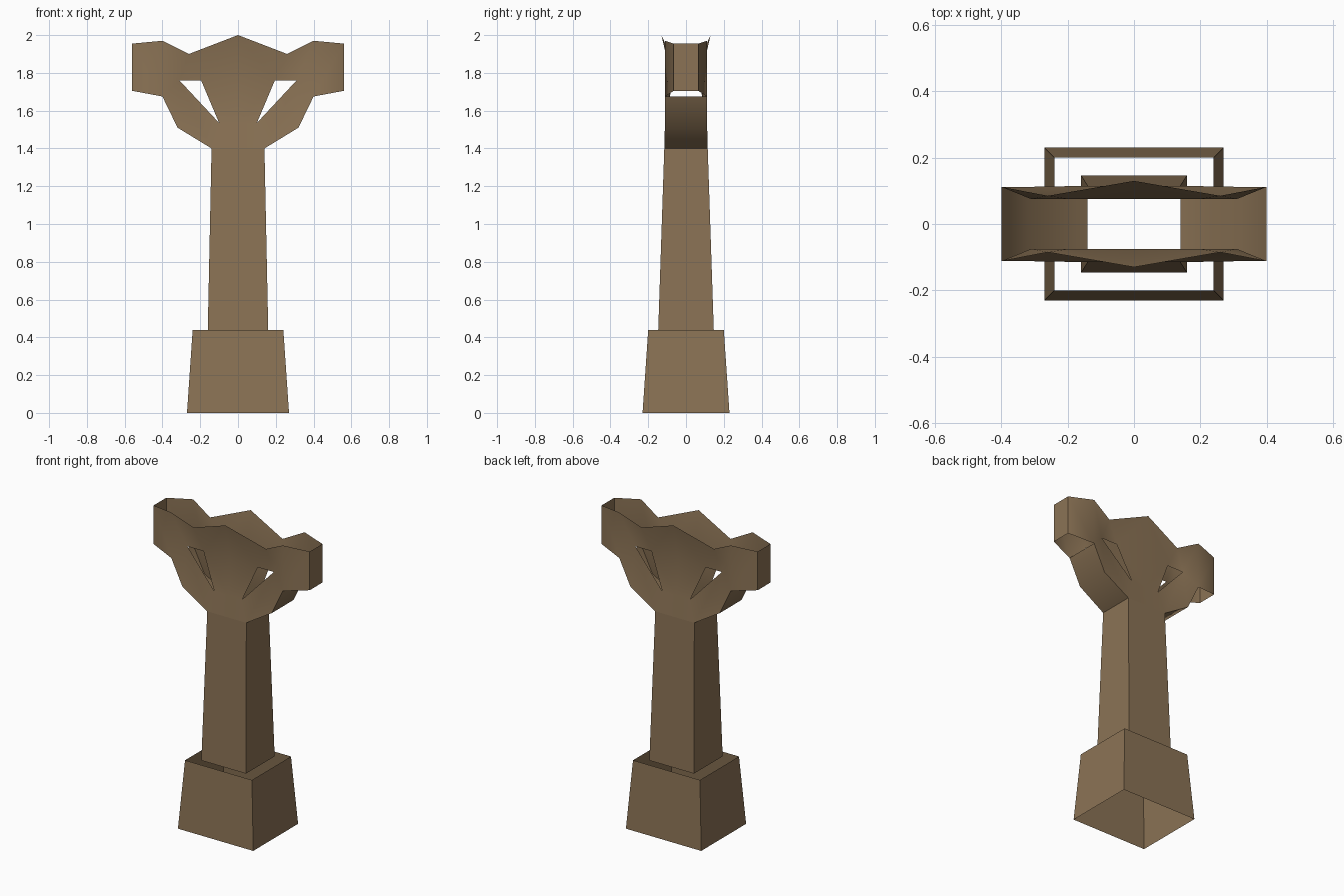
import bpy, bmesh, math

if "Cube" in bpy.data.objects:
    bpy.data.objects.remove(bpy.data.objects["Cube"])

stone = bpy.data.materials.new("weathered brown")
stone.diffuse_color = (0.258, 0.171, 0.091, 1)
stone.use_nodes = True
stone.node_tree.nodes["Principled BSDF"].inputs["Base Color"].default_value = stone.diffuse_color


def finish(name, bm):
    bmesh.ops.remove_doubles(bm, verts=bm.verts[:], dist=0.0005)
    bmesh.ops.recalc_face_normals(bm, faces=bm.faces[:])
    mesh = bpy.data.meshes.new(name)
    bm.to_mesh(mesh)
    bm.free()
    mesh.materials.append(stone)
    obj = bpy.data.objects.new(name, mesh)
    bpy.context.collection.objects.link(obj)
    bpy.ops.object.select_all(action='DESELECT')
    obj.select_set(True)
    bpy.context.view_layer.objects.active = obj
    bpy.ops.object.shade_smooth_by_angle(angle=math.radians(40))


def add_sleeve(bm, x0, y0, z0, x1, y1, z1):
    """Four tapered walls, open at both ends."""
    rings = []
    for x, y, z in ((x0, y0, z0), (x1, y1, z1)):
        rings.append([bm.verts.new((sx * x, sy * y, z))
                      for sx, sy in ((-1, -1), (1, -1), (1, 1), (-1, 1))])
    for i in range(4):
        j = (i + 1) % 4
        bm.faces.new((rings[0][i], rings[0][j], rings[1][j], rings[1][i]))


# Pedestal: open tapered box
bm = bmesh.new()
add_sleeve(bm, 0.27, 0.23, 0, 0.24, 0.20, 0.44)
finish("pedestal", bm)

# Column with branching head: one quarter (x, depth, z), mirrored both ways
P = {
    "neck_mid": (0, 0.115, 1.40), "neck": (0.14, 0.115, 1.40),
    "low_mid": (0, 0.10, 1.535), "win_low": (0.10, 0.10, 1.535),
    "waist_mid": (0, 0.075, 1.76), "win_in": (0.195, 0.075, 1.76),
    "win_out": (0.31, 0.075, 1.76), "elbow": (0.32, 0.112, 1.51),
    "arm_low": (0.40, 0.112, 1.675), "arm_top": (0.40, 0.112, 1.97),
    "dip": (0.26, 0.085, 1.90), "peak": (0, 0.13, 2.0),
    "tip_top": (0.56, 0.065, 1.955), "tip_low": (0.56, 0.065, 1.705),
}
PLATE = [
    "neck_mid neck win_low low_mid", "neck elbow win_out win_low",
    "low_mid win_low win_in waist_mid", "elbow arm_low win_out",
    "arm_low arm_top win_out", "arm_top dip win_out",
    "win_out dip win_in", "win_in dip peak waist_mid",
    "arm_low tip_low tip_top arm_top",
]
# Strips running from the front plate to the back plate
BRIDGES = [("neck", "elbow"), ("elbow", "arm_low"), ("tip_low", "tip_top")]

bm = bmesh.new()
add_sleeve(bm, 0.16, 0.147, 0.44, 0.14, 0.115, 1.40)
for sx in (-1, 1):
    for sy in (-1, 1):
        for names in PLATE:
            bm.faces.new([bm.verts.new((sx * P[n][0], sy * P[n][1], P[n][2]))
                          for n in names.split()])
    for a, b in BRIDGES:
        corners = [(a, -1), (b, -1), (b, 1), (a, 1)]
        bm.faces.new([bm.verts.new((sx * P[n][0], s * P[n][1], P[n][2]))
                      for n, s in corners])
finish("column_and_head", bm)
